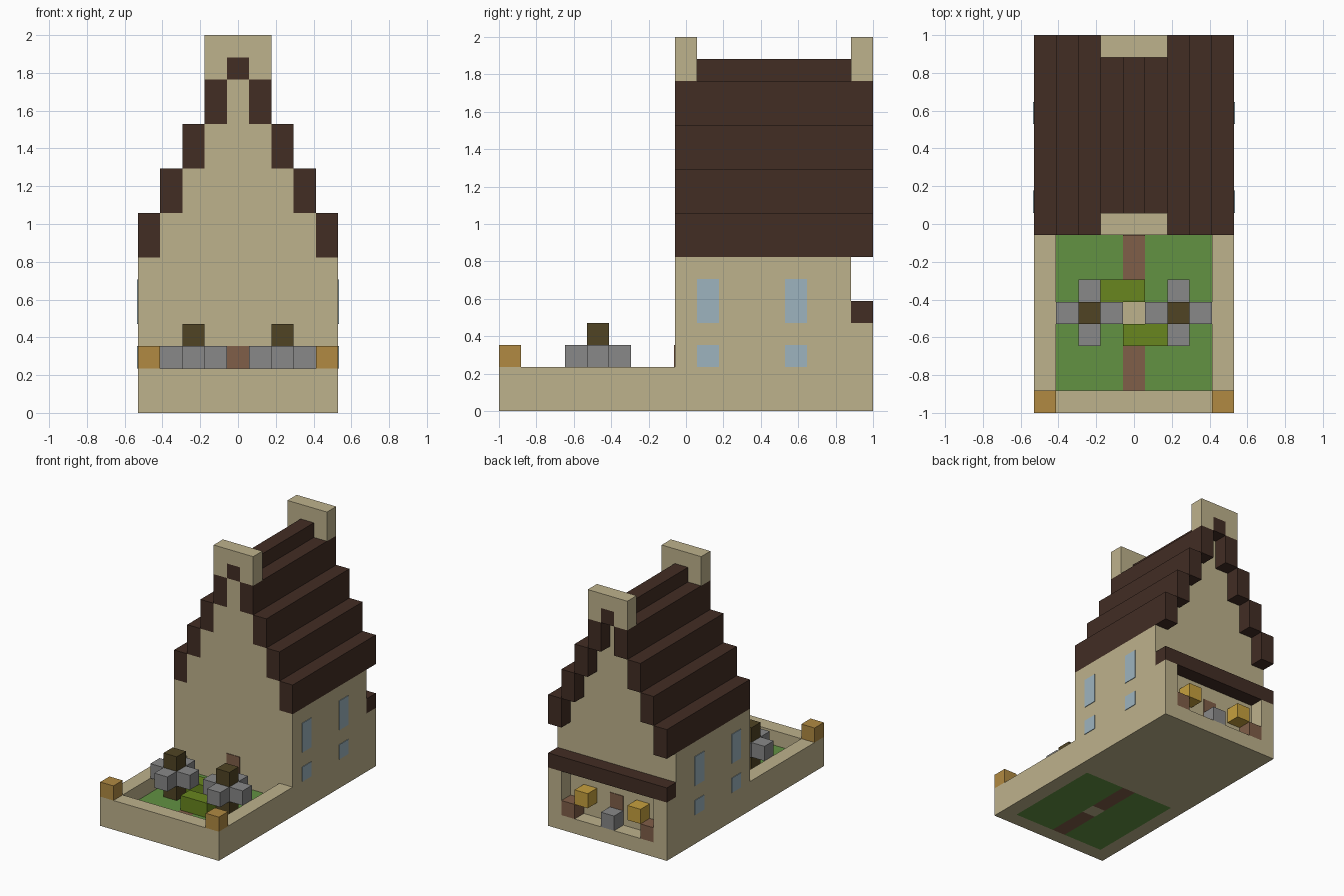
import bpy
import bmesh
from mathutils import Vector

U = 2 / 17                      # one building block
ORIGIN = Vector((-4.5, -8.5, 0))
PLATE = 0.04                    # thickness of painted plates, in blocks

cube = bpy.data.objects.get("Cube")
if cube:
    bpy.data.objects.remove(cube, do_unlink=True)


def material(name, r, g, b):
    """Flat material from 0-255 display values."""
    lin = [((c / 255 + 0.055) / 1.055) ** 2.4 for c in (r, g, b)]
    mat = bpy.data.materials.new(name)
    mat.use_nodes = True
    mat.diffuse_color = (*lin, 1)
    bsdf = mat.node_tree.nodes["Principled BSDF"]
    bsdf.inputs["Base Color"].default_value = (*lin, 1)
    bsdf.inputs["Roughness"].default_value = 0.9
    return mat


SAND = material("sandstone", 190, 178, 140)
ROOF = material("dark_roof", 66, 45, 36)
GREY = material("grey_stone", 136, 136, 136)
BROWN = material("brown_path", 128, 94, 72)
GRASS = material("grass_green", 98, 146, 66)
OLIVE = material("olive_shrub", 104, 134, 30)
TRUNK = material("dark_trunk", 80, 68, 36)
ORANGE = material("orange_lamp", 177, 138, 66)
GLASS = material("pale_blue_glass", 157, 180, 191)
GOLD = material("gold_goods", 198, 160, 62)


def prism(name, mat, outline, y0, y1):
    """Extrude an (x, z) outline along y, in block units."""
    bm = bmesh.new()
    face = bm.faces.new([bm.verts.new((x, y0, z)) for x, z in outline])
    ext = bmesh.ops.extrude_face_region(bm, geom=[face])
    moved = [v for v in ext["geom"] if isinstance(v, bmesh.types.BMVert)]
    bmesh.ops.translate(bm, verts=moved, vec=(0, y1 - y0, 0))
    bmesh.ops.recalc_face_normals(bm, faces=bm.faces)
    for v in bm.verts:
        v.co = (v.co + ORIGIN) * U
    mesh = bpy.data.meshes.new(name)
    bm.to_mesh(mesh)
    bm.free()
    mesh.materials.append(mat)
    obj = bpy.data.objects.new(name, mesh)
    bpy.context.collection.objects.link(obj)
    return obj


def box(name, mat, x, y, z):
    outline = [(x[0], z[0]), (x[1], z[0]), (x[1], z[1]), (x[0], z[1])]
    return prism(name, mat, outline, *y)


def block(name, mat, x, y, z):
    return box(name, mat, (x, x + 1), (y, y + 1), (z, z + 1))


def mirrored(points):
    """Complete a right-hand outline across the middle line."""
    return points + [(9 - x, z) for x, z in reversed(points)]


# House body with stepped gables
half = [(9, 0), (9, 7)]
for k in range(4):
    half += [(8 - k, 7 + 2 * k), (8 - k, 9 + 2 * k)]
half[-1] = (5, 15)
prism("house_body", SAND, mirrored(half), 8, 16)

# Roof steps overhanging the back gable, and the ridge
for k in range(4):
    for side, x in (("right", k), ("left", 8 - k)):
        box(f"roof_step_{k + 1}_{side}", ROOF, (x, x + 1), (8, 17), (7 + 2 * k, 9 + 2 * k))
box("roof_ridge", ROOF, (4, 5), (8, 17), (15, 16))

# Gable caps straddling the ridge
cap = mirrored([(5, 16), (5, 15), (6, 15), (6, 17)])
prism("front_gable_cap", SAND, cap, 8, 9)
prism("back_gable_cap", SAND, cap, 16, 17)

# Side windows
for side, x in (("right", (-PLATE, 0)), ("left", (9, 9 + PLATE))):
    for y in (9, 13):
        box(f"upper_window_{side}", GLASS, x, (y, y + 1), (4, 6))
        box(f"lower_window_{side}", GLASS, x, (y, y + 1), (2, 3))

# Doors
box("front_door", BROWN, (4, 5), (8 - PLATE, 8), (1, 3))
box("back_door", BROWN, (4, 5), (16, 16 + PLATE), (1, 3))

# Back market stall: counter with posts, awning and goods
stall = mirrored([(8, 1), (8, 4), (9, 4), (9, 0)])
prism("stall_counter", SAND, stall, 16, 17)
box("stall_awning", ROOF, (0, 9), (16, 17), (4, 5))
block("stall_stone", GREY, 4, 16, 1)
for side, pot, goods in (("right", 1, 2), ("left", 7, 6)):
    block(f"stall_pot_{side}", BROWN, pot, 16, 1)
    block(f"stall_goods_{side}", GOLD, goods, 16, 2)

# Garden wall and corner lamps
box("garden_wall_front", SAND, (0, 9), (0, 1), (0, 2))
for side, x in (("right", 0), ("left", 8)):
    box(f"garden_wall_{side}", SAND, (x, x + 1), (1, 8), (0, 2))
    block(f"corner_lamp_{side}", ORANGE, x, 0, 2)

# Lawn and path
for side, x in (("right", 1), ("left", 5)):
    box(f"lawn_{side}", GRASS, (x, x + 3), (1, 8), (0, 1))
box("path_front", BROWN, (4, 5), (1, 4), (0, 1))
block("path_centre", SAND, 4, 4, 0)
box("path_back", BROWN, (4, 5), (5, 8), (0, 1))

# Low shrubs across the path
box("shrub_front", OLIVE, (4, 6), (3, 4), (1, 2))
box("shrub_back", OLIVE, (3, 5), (5, 6), (1, 2))

# Garden trees: trunk with a ring of four stones
for side, x in (("right", 2), ("left", 6)):
    box(f"tree_trunk_{side}", TRUNK, (x, x + 1), (4, 5), (1, 4))
    for dx, dy in ((1, 0), (-1, 0), (0, 1), (0, -1)):
        block(f"tree_stone_{side}", GREY, x + dx, 4 + dy, 2)
